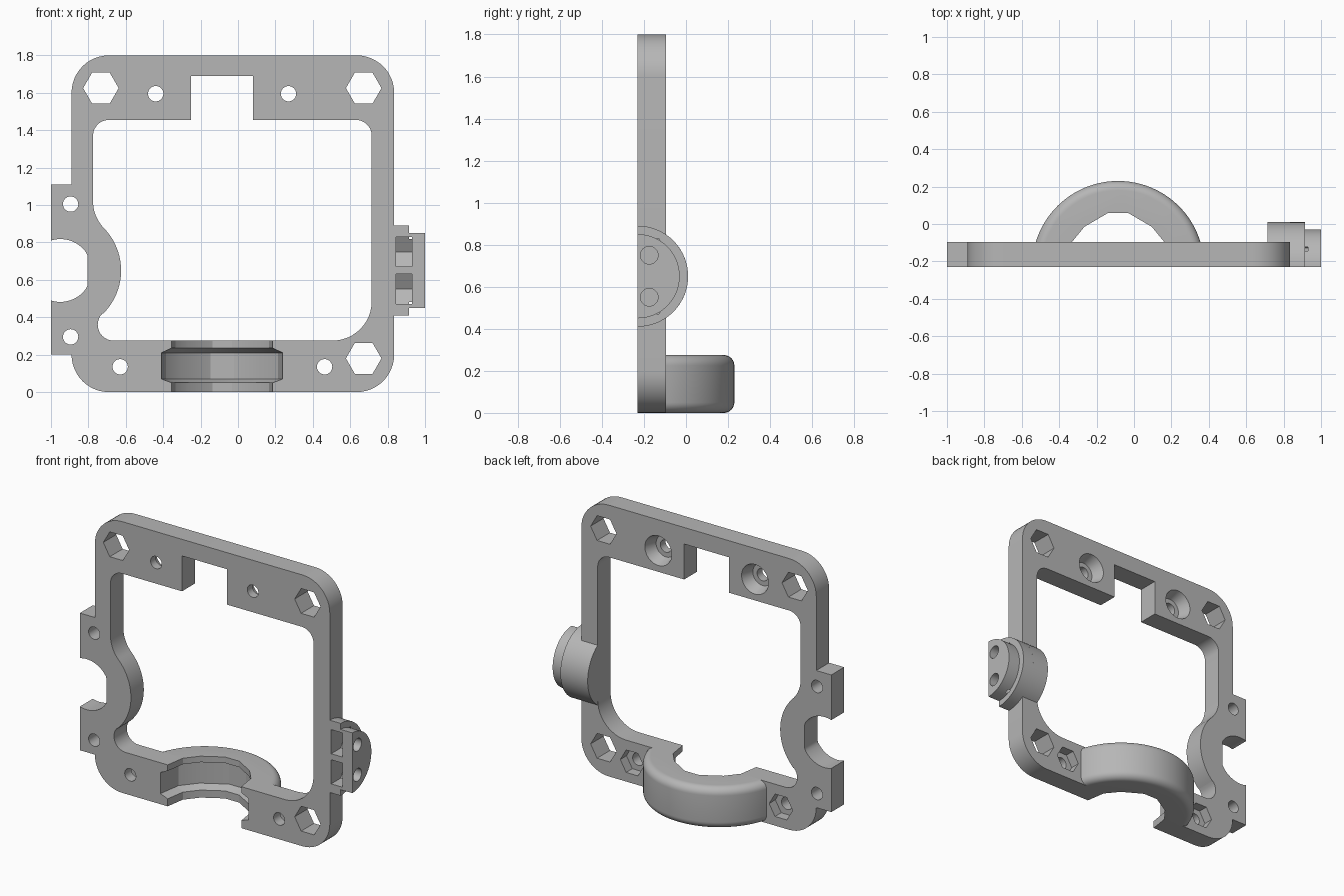
import bpy, bmesh
from math import sin, cos, asin, radians, pi

if "Cube" in bpy.data.objects:
    bpy.data.objects.remove(bpy.data.objects["Cube"])

grey = bpy.data.materials.new("plain grey")
grey.use_nodes = True
COLOUR = (0.47, 0.47, 0.47, 1)
grey.diffuse_color = COLOUR
grey.node_tree.nodes["Principled BSDF"].inputs["Base Color"].default_value = COLOUR

FRONT, BACK = -0.23, -0.095


def arc(cx, cy, r, start, end, n=12):
    angles = [radians(start + (end - start) * i / n) for i in range(n + 1)]
    return [(cx + r * cos(a), cy + r * sin(a)) for a in angles]


def ngon(cx, cy, r, n=32):
    return arc(cx, cy, r, 0, 360, n)[:-1]


def loft(name, sections, axis):
    """Closed solid through (position, outline) sections along an axis."""
    place = {"x": lambda t, p: (t, p[0], p[1]),
             "y": lambda t, p: (p[0], t, p[1]),
             "z": lambda t, p: (p[0], p[1], t)}[axis]
    bm = bmesh.new()
    rings = [[bm.verts.new(place(t, p)) for p in pts] for t, pts in sections]
    bm.faces.new(rings[0])
    bm.faces.new(rings[-1])
    for a, b in zip(rings, rings[1:]):
        for i in range(len(a)):
            j = (i + 1) % len(a)
            bm.faces.new((a[i], a[j], b[j], b[i]))
    bmesh.ops.remove_doubles(bm, verts=bm.verts, dist=0.002)
    bmesh.ops.recalc_face_normals(bm, faces=bm.faces)
    mesh = bpy.data.meshes.new(name)
    bm.to_mesh(mesh)
    bm.free()
    mesh.materials.append(grey)
    obj = bpy.data.objects.new(name, mesh)
    bpy.context.collection.objects.link(obj)
    return obj


def prism(name, pts, start, end, axis="y"):
    return loft(name, [(start, pts), (end, pts)], axis)


def cut(target, cutter, keep=False):
    cutter.hide_render = True
    mod = target.modifiers.new("cut", "BOOLEAN")
    mod.operation, mod.solver, mod.object = "DIFFERENCE", "EXACT", cutter
    bpy.context.view_layer.objects.active = target
    bpy.ops.object.modifier_apply(modifier=mod.name)
    if not keep:
        bpy.data.objects.remove(cutter)


def drill(target, pts):
    cut(target, prism("drill", pts, -0.4, 0.1))


def half_disc(cx, cy, r, flat, swap=False):
    """Part of a disc on the +y side of the line y = flat."""
    a = math_deg(asin((flat - cy) / r))
    pts = arc(cx, cy, r, a, 180 - a, 40)
    return [(y, x) for x, y in pts] if swap else pts


def math_deg(a):
    return a * 180 / pi


# Frame plate with rounded corners and side ears
outline = (arc(-0.69, 0.2, 0.2, 180, 270) + arc(0.635, 0.2, 0.2, -90, 0)
           + arc(0.635, 1.6, 0.2, 0, 90) + arc(-0.69, 1.6, 0.2, 90, 180)
           + [(-0.89, 1.11), (-1, 1.11), (-1, 0.2)])
frame = prism("frame_plate", outline, FRONT, BACK)

# Window with top notch and curved bulge on one side
window = (arc(0.505, 0.485, 0.21, -90, 0) + arc(0.63, 1.37, 0.085, 0, 90)
          + [(0.08, 1.455), (0.08, 1.69), (-0.25, 1.69), (-0.25, 1.455)]
          + arc(-0.69, 1.37, 0.085, 90, 180) + arc(-0.569, 1.02, 0.206, 180, 224)
          + arc(-0.95, 0.65, 0.325, 44, -45.5, 20)
          + arc(-0.665, 0.36, 0.085, 134.5, 270))
drill(frame, window)

# Round recess between the ears, flattened at its inner side
recess = [(min(x, -0.805), z) for x, z in ngon(-0.95, 0.65, 0.168, 64)]
drill(frame, recess)

# Hexagonal corner holes
for x, z in [(-0.733, 1.625), (0.672, 1.625), (0.672, 0.18)]:
    drill(frame, ngon(x, z, 0.095, 6))

# Screw holes: plain in the ears, countersunk above, nut pockets below
for z in (0.295, 1.005):
    drill(frame, ngon(-0.895, z, 0.041))
for x in (-0.44, 0.27):
    drill(frame, ngon(x, 1.595, 0.041))
    cut(frame, loft("countersink", [(-0.175, ngon(x, 1.595, 0.072)),
                                    (-0.085, ngon(x, 1.595, 0.102))], "y"))
for x in (-0.63, 0.463):
    drill(frame, ngon(x, 0.135, 0.041))
    cut(frame, prism("nut_pocket", ngon(x, 0.135, 0.086, 6), -0.16, 0))

# Half-round bearing housing with rounded rims
CX, HEIGHT, RIM = -0.085, 0.275, 0.05
profile = [(r, z) for r, z in arc(0.41, RIM, RIM, -90, 0, 8)
           + arc(0.41, HEIGHT - RIM, RIM, 0, 90, 8)]
housing = loft("bearing_housing",
               [(z, half_disc(CX, FRONT, r, BACK - 0.005)) for r, z in profile], "z")

# Faceted bearing seat with a wider groove, cut from plate and housing
half = [(0.27, -0.1), (0.27, 0), (0.25, 0.13), (0.18, 0.215), (0.052, 0.29)]
seat = half + [(-x, y) for x, y in reversed(half)]
steps = [(-0.1, 1), (0.05, 1), (0.07, 1.2), (0.21, 1.2), (0.235, 1), (0.4, 1)]
bore = loft("bearing_bore",
            [(z, [(CX + x * s, FRONT + y * s) for x, y in seat]) for z, s in steps], "z")
cut(frame, bore, keep=True)
cut(housing, bore)

# Half-round side connector, stepped at its end
big, small = [half_disc(0.65, FRONT, r, FRONT, swap=True) for r in (0.24, 0.2)]
connector = loft("side_connector", [(0.834, big), (0.915, big),
                                    (0.915, small), (1, small)], "x")
shoulder = prism("connector_shoulder",
                 half_disc(0.65, FRONT, 0.24, BACK - 0.005, swap=True),
                 0.715, 0.835, "x")

# Nut slots and screw holes in the connector
for z in (0.55, 0.75):
    slot = [(-0.3, z - 0.08), (-0.129, z - 0.08), (-0.083, z),
            (-0.129, z + 0.08), (-0.3, z + 0.08)]
    cut(connector, prism("nut_slot", slot, 0.845, 0.93, "x"))
    cut(connector, prism("screw_hole", ngon(-0.175, z, 0.042), 0.9, 1.1, "x"))

# Smooth curved walls, keep edges crisp
bpy.ops.object.select_all(action="DESELECT")
for obj in (frame, housing, connector, shoulder):
    obj.select_set(True)
bpy.context.view_layer.objects.active = frame
bpy.ops.object.shade_smooth_by_angle(angle=radians(25))
